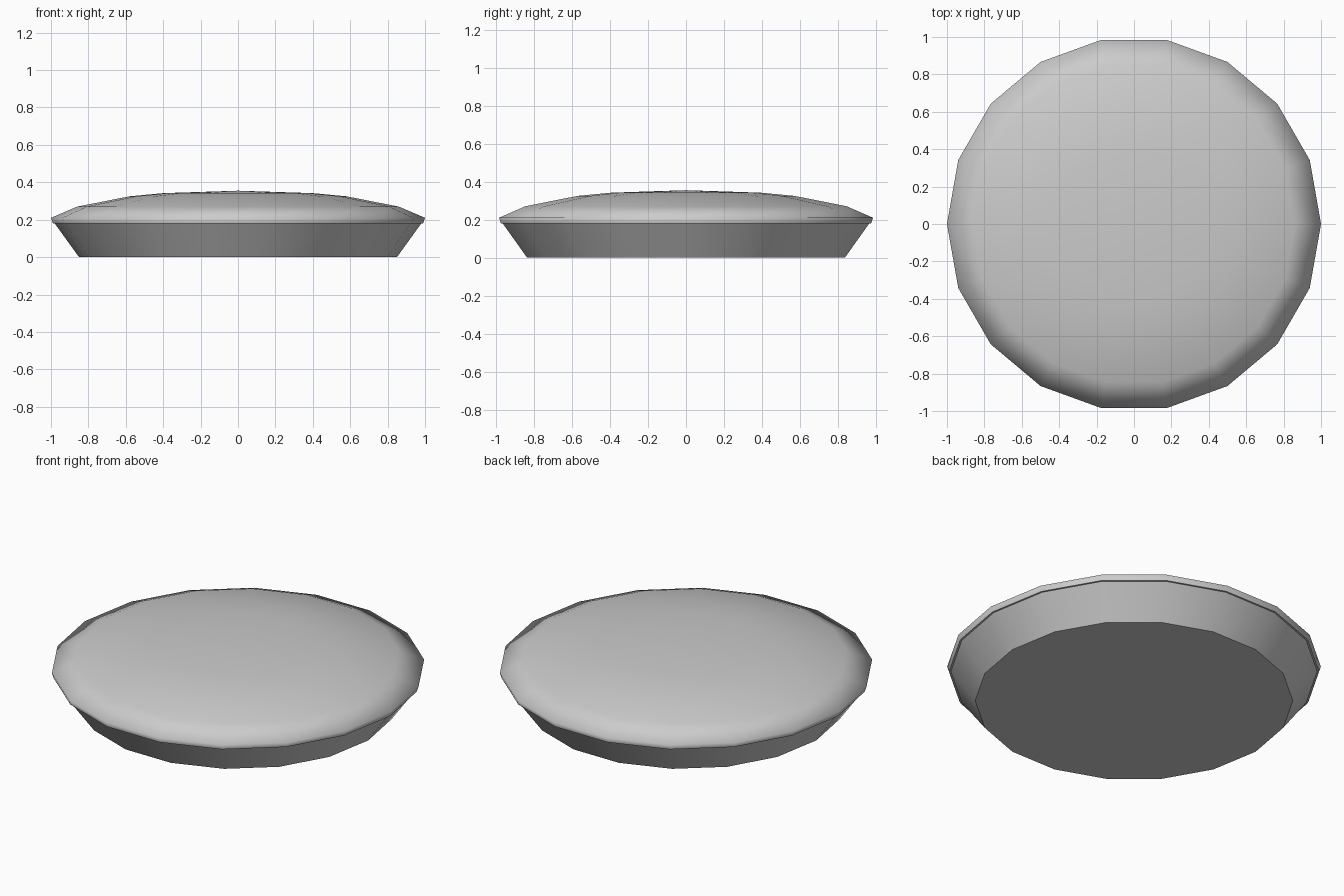
import bpy, bmesh
from math import cos, sin, tau

if "Cube" in bpy.data.objects:
    bpy.data.objects.remove(bpy.data.objects["Cube"])

SIDES = 18


def lathe(name, profile, sharp=(), cap_bottom=True, tip=None):
    """Revolve (radius, height) points; rings listed in sharp keep hard edges."""
    bm = bmesh.new()
    rings = [[bm.verts.new((r * cos(tau * i / SIDES), r * sin(tau * i / SIDES), z))
              for i in range(SIDES)] for r, z in profile]
    for a, b in zip(rings, rings[1:]):
        for i in range(SIDES):
            j = (i + 1) % SIDES
            bm.faces.new((a[i], a[j], b[j], b[i]))
    if tip is not None:
        top = bm.verts.new((0, 0, tip))
        for i in range(SIDES):
            bm.faces.new((rings[-1][i], rings[-1][(i + 1) % SIDES], top))
    for f in bm.faces:
        f.smooth = True
    if cap_bottom:
        bm.faces.new(rings[0][::-1])
    for k in sharp:
        for i in range(SIDES):
            bm.edges.get((rings[k][i], rings[k][(i + 1) % SIDES])).smooth = False
    mesh = bpy.data.meshes.new(name)
    bm.to_mesh(mesh)
    bm.free()
    obj = bpy.data.objects.new(name, mesh)
    bpy.context.collection.objects.link(obj)
    return obj


# Tapered baking tin, flat bottom
lathe("pie_tin", [(0.85, 0), (0.98, 0.18)], sharp=[0])

# Domed crust with a thin overhanging lip
lathe("pie_crust",
      [(0.99, 0.18), (1.0, 0.21), (0.86, 0.27), (0.58, 0.325), (0.40, 0.342)],
      sharp=[0], tip=0.355)
